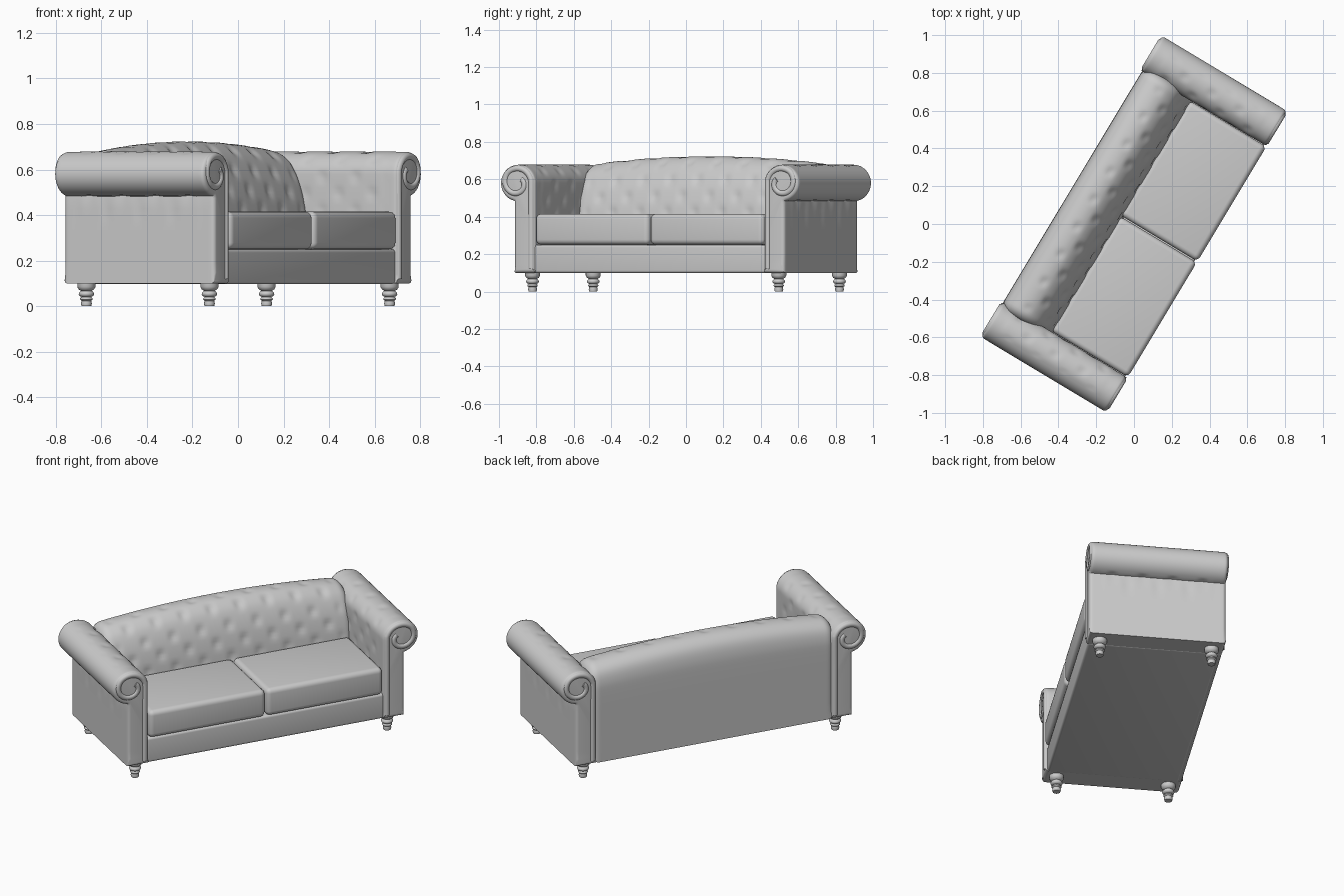
import bpy, bmesh, math
from math import sin, cos, pi, radians
from mathutils import Vector

if "Cube" in bpy.data.objects:
    bpy.data.objects.remove(bpy.data.objects["Cube"])

TURN = radians(59)          # the whole sofa is turned about z


def finish(obj, angle=None):
    obj.rotation_euler.z = TURN
    bpy.ops.object.select_all(action='DESELECT')
    bpy.context.view_layer.objects.active = obj
    obj.select_set(True)
    if angle:
        bpy.ops.object.shade_smooth_by_angle(angle=radians(angle))
    else:
        bpy.ops.object.shade_smooth()
    return obj


def mesh_object(name, bm, angle=None):
    bmesh.ops.recalc_face_normals(bm, faces=bm.faces)
    me = bpy.data.meshes.new(name)
    bm.to_mesh(me)
    bm.free()
    obj = bpy.data.objects.new(name, me)
    bpy.context.collection.objects.link(obj)
    return finish(obj, angle)


def smooth_path(pts, n):
    # Catmull-Rom through the points
    p = [Vector(q) for q in pts]
    p = [2 * p[0] - p[1]] + p + [2 * p[-1] - p[-2]]
    out = []
    for i in range(1, len(p) - 2):
        a, b, c, d = p[i - 1:i + 3]
        for k in range(n):
            t = k / n
            out.append(0.5 * (2 * b + (c - a) * t + (2 * a - 5 * b + 4 * c - d) * t * t
                              + (3 * b - a - 3 * c + d) * t ** 3))
    return out + [p[-2]]


def stations(half, r, n):
    # positions along the sweep with a rounded edge of radius r at both ends
    ends = [(half - r + r * sin(a), r * (1 - cos(a))) for a in [k * pi / 12 for k in range(1, 7)]]
    mid = [(-(half - r) + 2 * (half - r) * i / n, 0) for i in range(n + 1)]
    return [(-t, d) for t, d in reversed(ends)] + mid + ends


def loft(name, profile, stops, place, tuft):
    # sweep a closed profile; inset at the ends, dimple by tuft(t, point)
    n = len(profile)
    area = sum(profile[i - 1].cross(profile[i]) for i in range(n))
    s = 1 if area > 0 else -1
    normals = []
    for i in range(n):
        d = (profile[(i + 1) % n] - profile[i - 1]).normalized()
        normals.append(Vector((d.y, -d.x)) * s)
    bm = bmesh.new()
    rings = []
    for t, inset in stops:
        ring = []
        for p, nn in zip(profile, normals):
            q = p - nn * (inset + tuft(t, p))
            ring.append(bm.verts.new(place(t, q)))
        rings.append(ring)
    for a, b in zip(rings, rings[1:]):
        for i in range(n):
            bm.faces.new((a[i - 1], a[i], b[i], b[i - 1]))
    for ring in (rings[0], rings[-1]):
        bm.faces.new(ring)
    return mesh_object(name, bm, 50)


def dimple(a, b, amp):
    # diamond button pattern
    return amp * (max(0, cos(pi * a / 0.085) * cos(pi * b / 0.075)) ** 2 - 0.2)


def rounded_box(name, lo, hi, r):
    bm = bmesh.new()
    bmesh.ops.create_cube(bm, size=1)
    for v in bm.verts:
        v.co = [(l + h) / 2 + c * (h - l) for l, h, c in zip(lo, hi, v.co)]
    bmesh.ops.bevel(bm, geom=bm.edges[:], offset=r, segments=5, profile=0.5, affect='EDGES')
    return mesh_object(name, bm, 40)


# Rolled arms
CX, CZ, RX, RZ = 0.8225, 0.58, 0.1075, 0.098
arm = [Vector((0.715, 0.1 + 0.48 * i / 24)) for i in range(24)]
arm += [Vector((CX + RX * cos(a), CZ + RZ * sin(a)))
        for a in [pi - radians(260) * i / 40 for i in range(41)]]
arm += [Vector((0.842, 0.475 - 0.375 * i / 8)) for i in range(9)]


def arm_tuft(t, p):
    if abs(t) > 0.33 or p.y < 0.4 or p.x > CX + 0.04:
        return 0
    fade = min(1, (0.33 - abs(t)) / 0.04)
    along = p.y if p.y < CZ else CZ + 0.1 * math.atan2(p.y - CZ, CX - p.x)
    return dimple(t, along - 0.42, 0.006) * fade


# Scroll band that trims both ends of each arm
spiral = [(0.738, 0.12), (0.738, 0.3), (0.738, 0.45)]
for i in range(22):
    a = pi - radians(400) * i / 21
    r = 1 - 0.6 * max(0, i - 7) / 14
    spiral.append((CX + 0.085 * r * cos(a), CZ + 0.078 * r * sin(a)))


def tube(name, pts, radius):
    cu = bpy.data.curves.new(name, 'CURVE')
    cu.dimensions = '3D'
    cu.bevel_depth, cu.bevel_resolution, cu.use_fill_caps = radius, 3, True
    sp = cu.splines.new('POLY')
    sp.points.add(len(pts) - 1)
    for q, p in zip(sp.points, pts):
        q.co = (*p, 1)
    obj = bpy.data.objects.new(name, cu)
    bpy.context.collection.objects.link(obj)
    obj.rotation_euler.z = TURN


for side, label in ((-1, "left"), (1, "right")):
    loft(label + "_arm", arm, stations(0.385, 0.018, 60),
         lambda t, q: (side * q.x, t, q.y), arm_tuft)
    for end, where in ((-1, "front"), (1, "back")):
        tube(f"{label}_{where}_scroll_trim",
             [(side * p.x, end * 0.376, p.y) for p in smooth_path(spiral, 3)], 0.017)

# Tufted back with a gently arched top
back = smooth_path([(0.38, 0.1), (0.38, 0.3), (0.38, 0.5), (0.375, 0.58), (0.355, 0.635),
                    (0.315, 0.667), (0.265, 0.677), (0.215, 0.668), (0.17, 0.64), (0.14, 0.6),
                    (0.115, 0.55), (0.095, 0.49), (0.08, 0.42), (0.07, 0.34), (0.06, 0.2),
                    (0.06, 0.1)], 4)


def back_place(t, q):
    lift = max(0, min(1, (q.y - 0.4) / 0.27))
    return (t, q.x, q.y + 0.045 * lift * (1 - (t / 0.75) ** 2))


def back_tuft(t, p):
    if p.x > 0.3 or p.y < 0.36 or abs(t) > 0.7:
        return 0
    fade = min(1, (0.3 - p.x) / 0.05, (0.7 - abs(t)) / 0.05)
    along = p.y if p.y < 0.62 else 0.62 + max(0, p.x - 0.155)
    return dimple(t, along - 0.42, 0.009) * fade


loft("back_rest", back, stations(0.745, 0.05, 110), back_place, back_tuft)

# Base rail and seat cushions
rounded_box("base", (-0.725, -0.375, 0.098), (0.725, 0.37, 0.25), 0.015)
for side, label in ((-1, "left"), (1, "right")):
    x0, x1 = sorted((side * 0.003, side * 0.712))
    rounded_box(label + "_seat_cushion", (x0, -0.39, 0.25), (x1, 0.085, 0.415), 0.028)

# Turned feet
foot = [(0, 0.105), (0.04, 0.105), (0.04, 0.085), (0.034, 0.074), (0.024, 0.068), (0.032, 0.06),
        (0.034, 0.053), (0.03, 0.045), (0.021, 0.041), (0.027, 0.035), (0.028, 0.03),
        (0.021, 0.024), (0.024, 0.012), (0.021, 0), (0, 0)]
for sx, lx in ((-1, "left"), (1, "right")):
    for sy, ly in ((-1, "front"), (1, "back")):
        bm = bmesh.new()
        vs = [bm.verts.new((r, 0, z)) for r, z in foot]
        es = [bm.edges.new(e) for e in zip(vs, vs[1:])]
        bmesh.ops.spin(bm, geom=vs + es, axis=(0, 0, 1), cent=(0, 0, 0), angle=2 * pi, steps=24)
        bmesh.ops.remove_doubles(bm, verts=bm.verts, dist=1e-4)
        bmesh.ops.translate(bm, verts=bm.verts, vec=(sx * 0.768, sy * 0.315, 0))
        mesh_object(f"{lx}_{ly}_foot", bm, 50)
